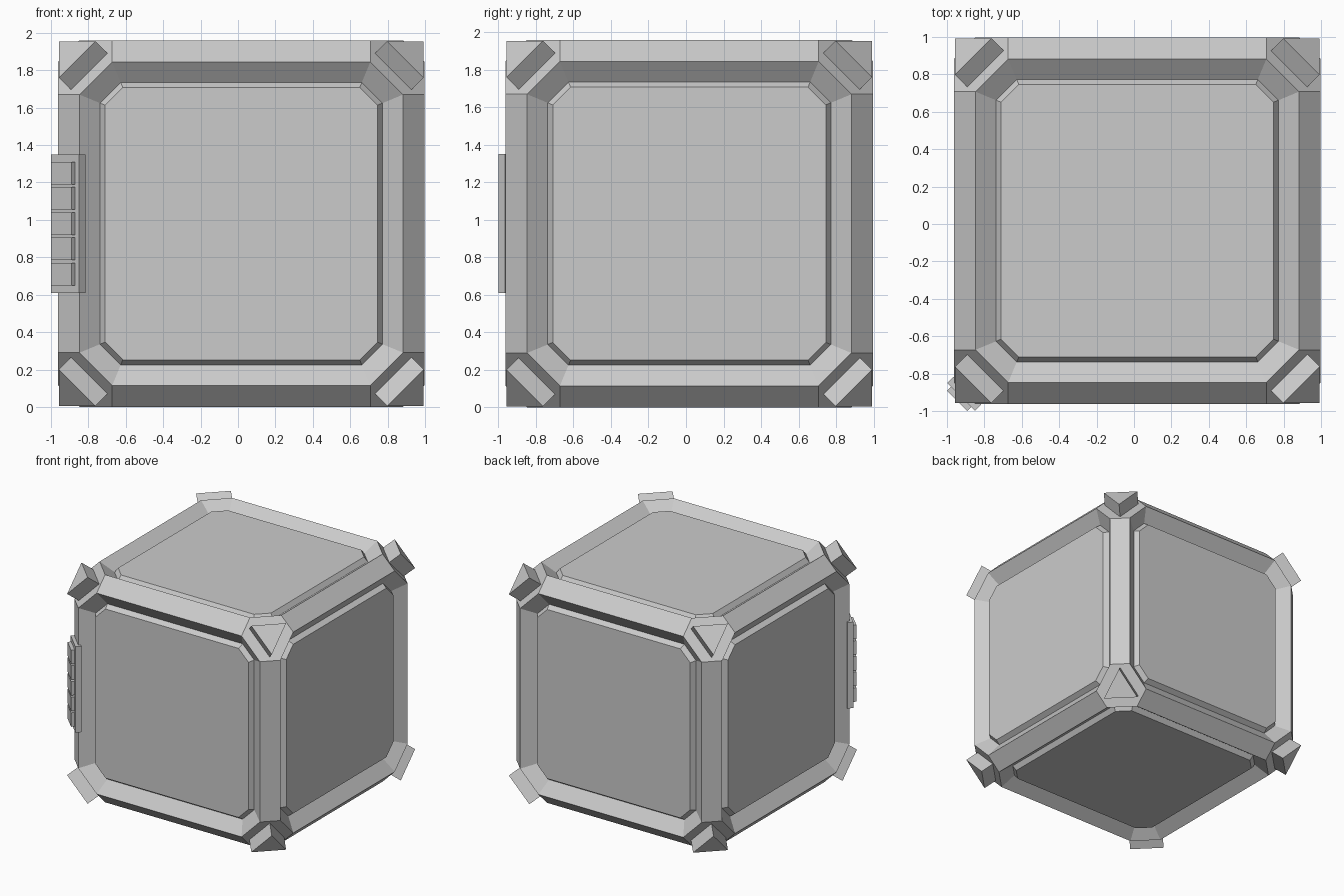
import bpy, bmesh
from math import radians
from mathutils import Vector, Matrix
from itertools import product

if "Cube" in bpy.data.objects:
    bpy.data.objects.remove(bpy.data.objects["Cube"])

CENTRE = Vector((0.0175, 0.0175, 0.98))
H, A, B = 0.98, 0.865, 0.69   # face plane, octagon half width, octagon straight half length


def finish(bm, name):
    bmesh.ops.recalc_face_normals(bm, faces=bm.faces)
    me = bpy.data.meshes.new(name)
    bm.to_mesh(me)
    bm.free()
    ob = bpy.data.objects.new(name, me)
    bpy.context.collection.objects.link(ob)
    return ob


def hull(bm, points):
    verts = [bm.verts.new(p) for p in points]
    bmesh.ops.convex_hull(bm, input=verts)
    bmesh.ops.dissolve_limit(bm, angle_limit=radians(1), verts=bm.verts, edges=bm.edges)


# Crate body: chamfered cube with cut corners and an octagonal panel in every face
bm = bmesh.new()
pts = []
for axis, s, u, v in product(range(3), (-1, 1), (-1, 1), (-1, 1)):
    for a, b in ((A, B), (B, A)):
        p = [0, 0, 0]
        p[axis], p[(axis + 1) % 3], p[(axis + 2) % 3] = s * H, u * a, v * b
        pts.append(p)
hull(bm, pts)
bmesh.ops.recalc_face_normals(bm, faces=bm.faces)
panels = [f for f in bm.faces if max(abs(c) for c in f.normal) > 0.99]
# sloping recess wall, then the raised panel
for width, depth in ((0.11, -0.08), (0.027, 0.04)):
    bmesh.ops.inset_individual(bm, faces=panels, thickness=width, depth=depth,
                               use_even_offset=True)
finish(bm, "crate_body").location = CENTRE

# Triangular caps standing on the eight cut corners
C, T, D = 0.975, 0.78, 0.068
for i, s in enumerate(product((-1, 1), repeat=3)):
    bm = bmesh.new()
    tri = [(T, C, C), (C, T, C), (C, C, T)]
    hull(bm, [[sg * (c - d) for sg, c in zip(s, p)] for d in (0, D) for p in tri])
    finish(bm, f"corner_cap_{i + 1}").location = CENTRE


# Boxes lying on the front left chamfered edge
def edge_box(name, half_width, height, z, inner, outer):
    bm = bmesh.new()
    bmesh.ops.create_cube(bm, size=1)
    bmesh.ops.scale(bm, vec=(2 * half_width, outer - inner, height), verts=bm.verts)
    bmesh.ops.translate(bm, vec=(0, -(inner + outer) / 2, 0), verts=bm.verts)
    bmesh.ops.rotate(bm, cent=(0, 0, 0), matrix=Matrix.Rotation(radians(-45), 3, 'Z'),
                     verts=bm.verts)
    finish(bm, name).location = (-0.905, -0.905, z)


edge_box("hinge_plate", 0.105, 0.74, 0.98, -0.02, 0.028)
for i in range(5):
    edge_box(f"hinge_knuckle_{i + 1}", 0.077, 0.12, 0.98 + 0.135 * (i - 2), 0.0, 0.057)
